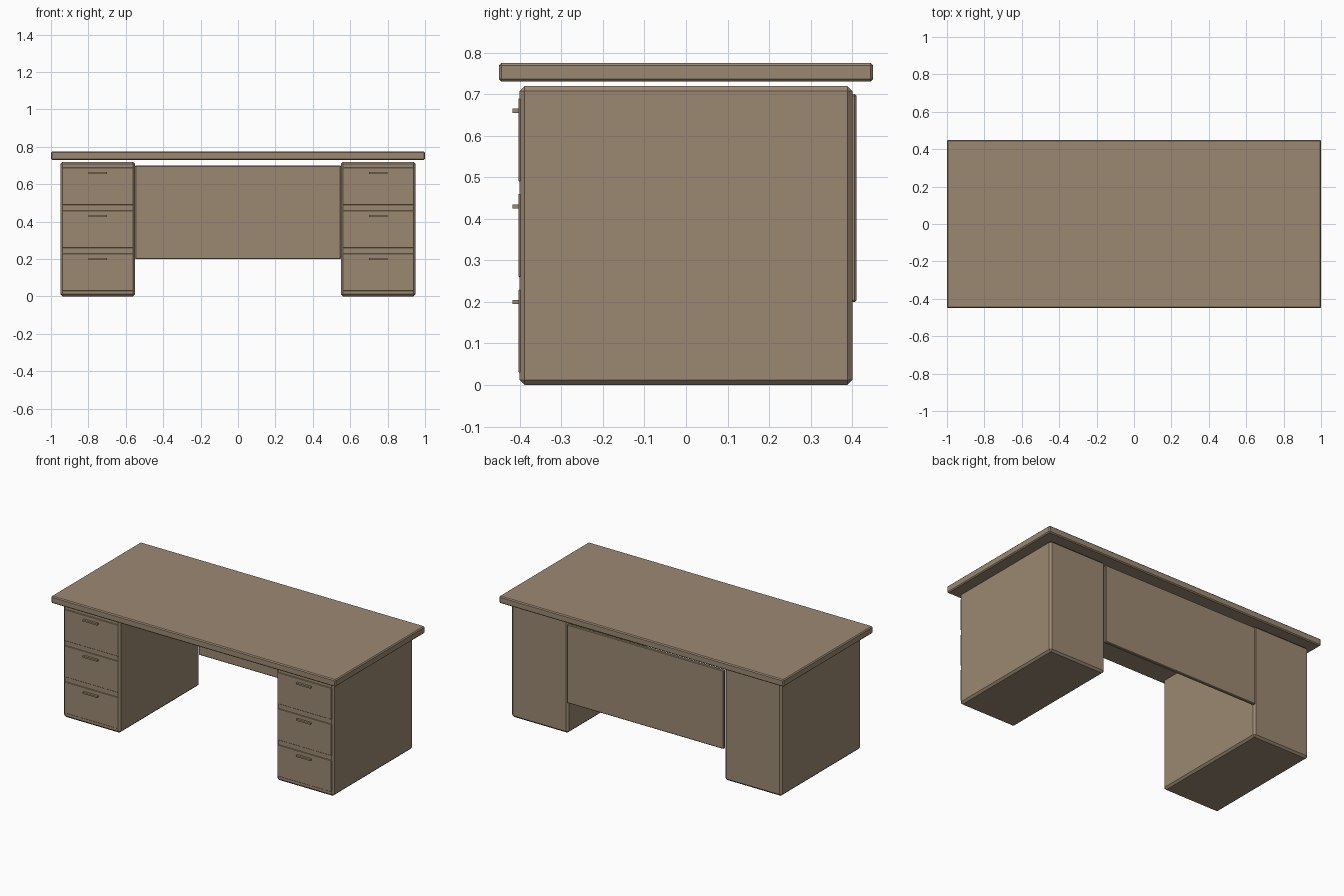
import bpy
import bmesh
from mathutils import Vector

if "Cube" in bpy.data.objects:
    bpy.data.objects.remove(bpy.data.objects["Cube"])

# Single wood colour
wood = bpy.data.materials.new("brown_wood")
wood.use_nodes = True
colour = (0.33, 0.25, 0.17, 1)
wood.diffuse_color = colour
wood.node_tree.nodes["Principled BSDF"].inputs["Base Color"].default_value = colour


def box(name, low, high, chamfer=0):
    """Box between two corners, with an optional flat chamfer."""
    low, high = Vector(low), Vector(high)
    bm = bmesh.new()
    bmesh.ops.create_cube(bm, size=1)
    bmesh.ops.scale(bm, vec=high - low, verts=bm.verts)
    if chamfer:
        bmesh.ops.bevel(bm, geom=bm.edges[:], offset=chamfer, segments=1,
                        affect='EDGES', profile=0.5)
    mesh = bpy.data.meshes.new(name)
    bm.to_mesh(mesh)
    bm.free()
    mesh.materials.append(wood)
    obj = bpy.data.objects.new(name, mesh)
    obj.location = (low + high) / 2
    bpy.context.collection.objects.link(obj)
    return obj


# Desktop floating just above the pedestals
box("desktop", (-1, -0.45, 0.73), (1, 0.45, 0.775), 0.006)

# Back panel closing the knee space
box("back_panel", (-0.55, 0.39, 0.2), (0.55, 0.41, 0.7), 0.004)

# Drawer pedestals, each with three drawer fronts and pulls
for side, x in (("left", 0.75), ("right", -0.75)):
    box(f"{side}_pedestal", (x - 0.2, -0.4, 0), (x + 0.2, 0.4, 0.72), 0.012)
    for i in range(3):
        z = 0.03 + 0.23 * i
        box(f"{side}_drawer_front_{i + 1}",
            (x - 0.19, -0.4035, z), (x + 0.19, -0.385, z + 0.2), 0.002)
        box(f"{side}_drawer_pull_{i + 1}",
            (x - 0.05, -0.417, z + 0.165), (x + 0.05, -0.4, z + 0.175))
